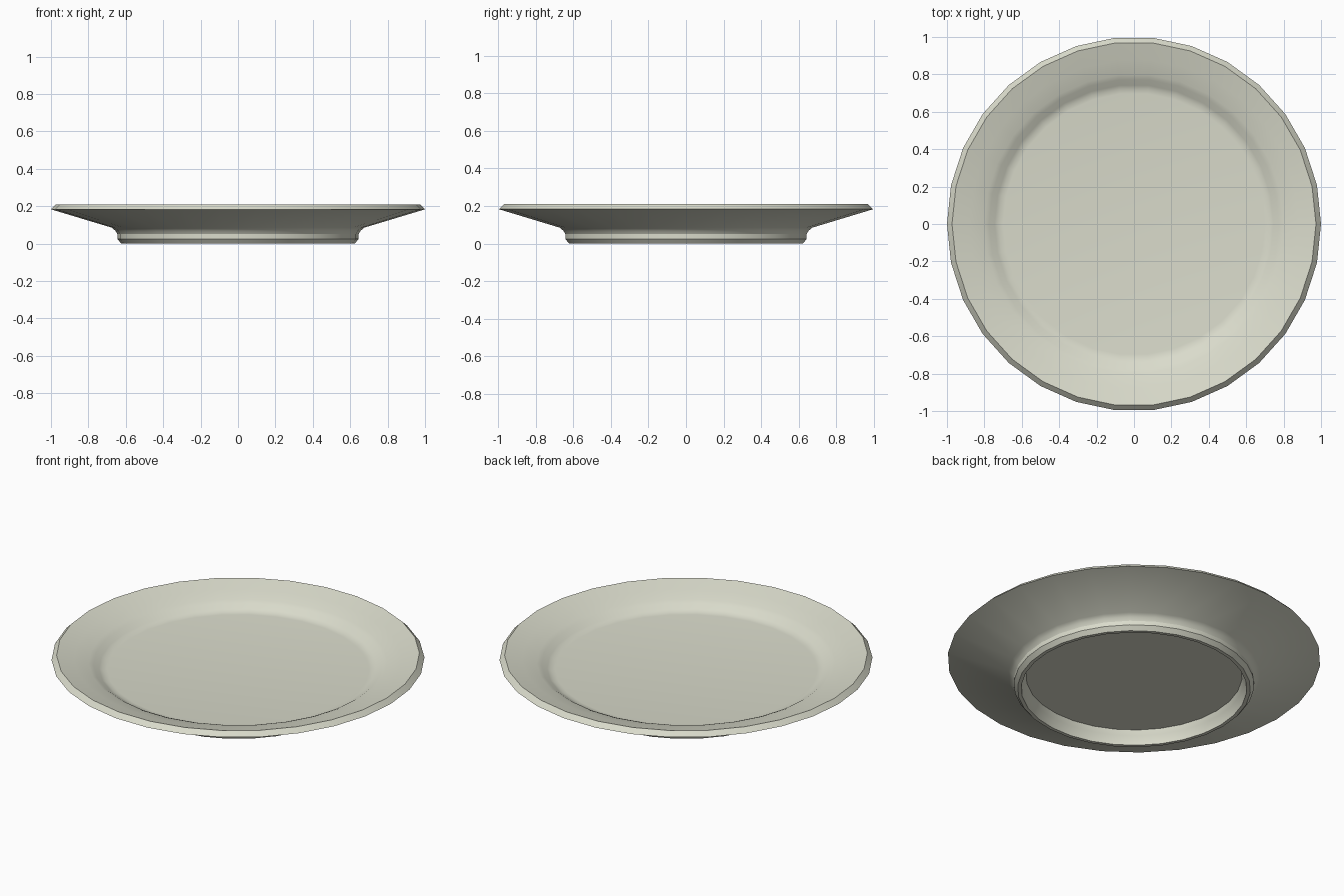
import bpy, bmesh, math

if "Cube" in bpy.data.objects:
    bpy.data.objects.remove(bpy.data.objects["Cube"])

SIDES = 30

# Glazed ceramic colour
glaze = bpy.data.materials.new("pale_cream_glaze")
glaze.diffuse_color = (0.70, 0.71, 0.60, 1)
glaze.use_nodes = True
glaze.node_tree.nodes["Principled BSDF"].inputs["Base Color"].default_value = glaze.diffuse_color

# Closed lathe profile (radius, height): underside centre -> foot -> rim -> well centre
profile = [
    (0.0, 0.08), (0.58, 0.08),                    # recessed underside
    (0.59, 0.05), (0.60, 0.03), (0.605, 0.0),     # inside of foot ring
    (0.625, 0.0), (0.645, 0.025), (0.645, 0.05),  # outside of foot ring
    (0.655, 0.068), (0.675, 0.085),               # flare under the plate
    (1.0, 0.183), (0.973, 0.21),                  # bevelled rim
    (0.88, 0.185), (0.80, 0.162), (0.775, 0.151), # sloping border
    (0.745, 0.131), (0.725, 0.122), (0.70, 0.119),# step into the well
    (0.0, 0.119),                                 # flat well
]

bm = bmesh.new()
rings = []
for r, z in profile:
    if r == 0:
        rings.append([bm.verts.new((0, 0, z))])
    else:
        rings.append([bm.verts.new((r * math.cos(2 * math.pi * i / SIDES),
                                    r * math.sin(2 * math.pi * i / SIDES), z))
                      for i in range(SIDES)])

# Skin neighbouring rings, with fans at both centres
for a, b in zip(rings, rings[1:]):
    for i in range(SIDES):
        j = (i + 1) % SIDES
        if len(a) == 1:
            bm.faces.new((a[0], b[j], b[i]))
        elif len(b) == 1:
            bm.faces.new((a[i], a[j], b[0]))
        else:
            bm.faces.new((a[i], a[j], b[j], b[i]))
bmesh.ops.recalc_face_normals(bm, faces=bm.faces)

mesh = bpy.data.meshes.new("plate")
bm.to_mesh(mesh)
bm.free()
mesh.materials.append(glaze)
plate = bpy.data.objects.new("plate", mesh)
bpy.context.collection.objects.link(plate)

# Smooth bowl, crisp rim and foot edges
bpy.context.view_layer.objects.active = plate
plate.select_set(True)
bpy.ops.object.shade_smooth_by_angle(angle=math.radians(24))
